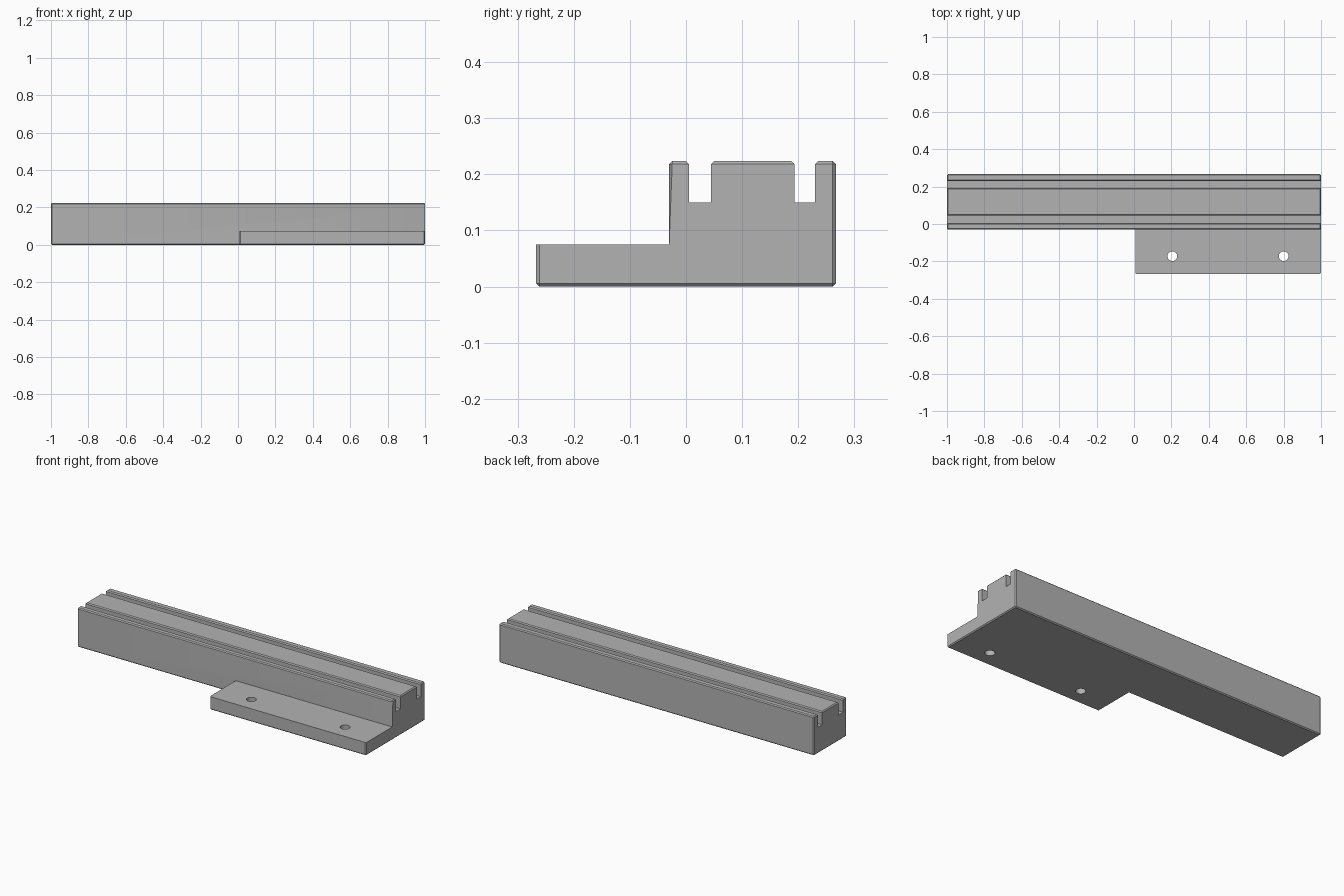
import bpy, bmesh
from mathutils import Vector

default_cube = bpy.data.objects.get("Cube")
if default_cube:
    bpy.data.objects.remove(default_cube, do_unlink=True)

# Overall dimensions
LENGTH, HALF_DEPTH, HEIGHT = 1.0, 0.267, 0.224
RAIL_FRONT, FLANGE_LEFT, FLANGE_TOP = -0.03, 0.007, 0.075
SLOTS = [(0.005, 0.045), (0.193, 0.23)]
SLOT_FLOOR, CHAMFER = 0.15, 0.0055


def obj_from_bmesh(name, bm):
    mesh = bpy.data.meshes.new(name)
    bm.to_mesh(mesh)
    bm.free()
    obj = bpy.data.objects.new(name, mesh)
    bpy.context.collection.objects.link(obj)
    return obj


def box(name, lo, hi):
    lo, hi = Vector(lo), Vector(hi)
    bm = bmesh.new()
    bmesh.ops.create_cube(bm, size=1)
    for v in bm.verts:
        v.co = (lo + hi) / 2 + v.co * (hi - lo)
    return obj_from_bmesh(name, bm)


def cylinder(name, centre, radius, depth):
    bm = bmesh.new()
    bmesh.ops.create_cone(bm, cap_ends=True, segments=32, radius1=radius,
                          radius2=radius, depth=depth)
    bmesh.ops.translate(bm, verts=bm.verts, vec=centre)
    return obj_from_bmesh(name, bm)


def cut(target, cutter):
    cutter.hide_render = True
    mod = target.modifiers.new("cut", 'BOOLEAN')
    mod.operation, mod.solver, mod.object = 'DIFFERENCE', 'EXACT', cutter
    bpy.context.view_layer.objects.active = target
    bpy.ops.object.modifier_apply(modifier=mod.name)
    bpy.data.objects.remove(cutter, do_unlink=True)


# Stock block, cut down to a rail with a low mounting flange
rail = box("slotted_rail", (-LENGTH, -HALF_DEPTH, 0), (LENGTH, HALF_DEPTH, HEIGHT))
cut(rail, box("side_cutter", (-2, -1, -1), (FLANGE_LEFT, RAIL_FRONT, 1)))
cut(rail, box("flange_cutter", (-2, -1, FLANGE_TOP), (2, RAIL_FRONT, 1)))

# Two long grooves along the top
for y0, y1 in SLOTS:
    cut(rail, box("slot_cutter", (-2, y0, SLOT_FLOOR), (2, y1, 1)))

# Chamfer the bottom rim, the top rims and the outer upright corners
bm = bmesh.new()
bm.from_mesh(rail.data)
bmesh.ops.remove_doubles(bm, verts=bm.verts, dist=1e-5)
bmesh.ops.dissolve_limit(bm, angle_limit=0.01, verts=bm.verts, edges=bm.edges)


def needs_chamfer(edge):
    a, b = (v.co for v in edge.verts)
    if abs(a.z - b.z) < 1e-4:
        return a.z < 1e-4 or a.z > HEIGHT - 1e-4
    in_slot = any(y0 - 0.001 < a.y < y1 + 0.001 for y0, y1 in SLOTS)
    return edge.is_convex and not in_slot


bmesh.ops.bevel(bm, geom=[e for e in bm.edges if needs_chamfer(e)],
                offset=CHAMFER, segments=1, affect='EDGES', clamp_overlap=True)
bm.to_mesh(rail.data)
bm.free()

# Mounting holes through the flange
for x in (0.205, 0.8):
    cut(rail, cylinder("hole_cutter", (x, -0.172, 0), 0.026, 0.5))

# Plain grey material
grey = bpy.data.materials.new("plain_grey")
grey.use_nodes = True
colour = (0.45, 0.45, 0.45, 1)
grey.diffuse_color = colour
grey.node_tree.nodes["Principled BSDF"].inputs["Base Color"].default_value = colour
rail.data.materials.clear()
rail.data.materials.append(grey)
for poly in rail.data.polygons:
    poly.material_index = 0

# Smooth hole walls, sharp edges elsewhere
bpy.ops.object.select_all(action='DESELECT')
rail.select_set(True)
bpy.context.view_layer.objects.active = rail
bpy.ops.object.shade_smooth_by_angle(angle=0.5)
